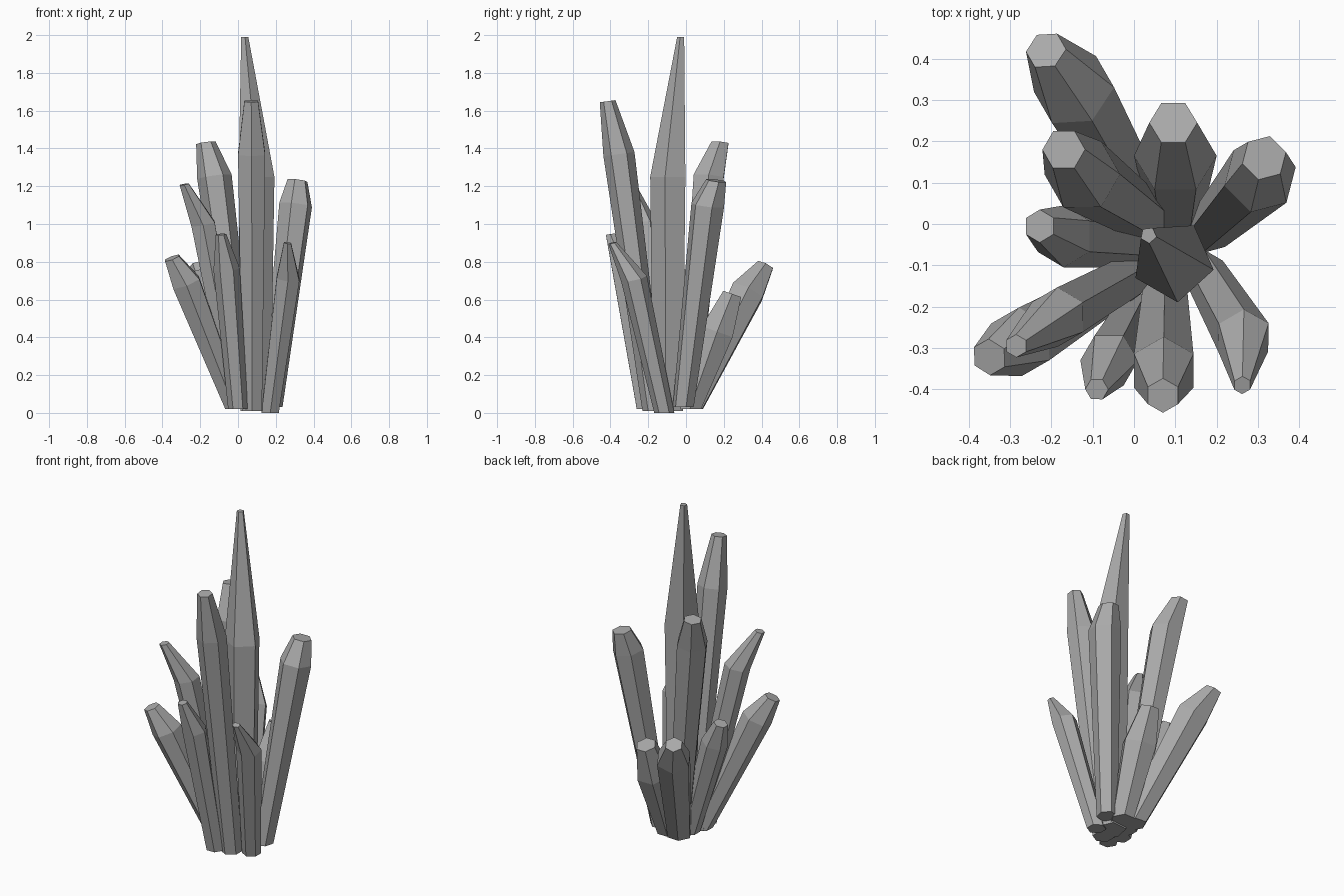
import bpy, bmesh, math
from mathutils import Vector, Matrix

if "Cube" in bpy.data.objects:
    bpy.data.objects.remove(bpy.data.objects["Cube"])

# One grey stone colour
stone = bpy.data.materials.new("grey_crystal")
stone.use_nodes = True
stone.diffuse_color = (0.4, 0.4, 0.4, 1)
stone.node_tree.nodes["Principled BSDF"].inputs["Base Color"].default_value = (0.4, 0.4, 0.4, 1)


def ring(bm, centre, normal, radius, sides, turn):
    """Polygon ring facing along normal, its corners aligned to world angles."""
    tilt = Vector((0, 0, 1)).rotation_difference(normal).to_matrix()
    verts = []
    for i in range(sides):
        a = math.radians(turn) + math.tau * i / sides
        verts.append(bm.verts.new(centre + tilt @ Vector((math.cos(a), math.sin(a), 0)) * radius))
    return verts


def crystal(name, base, shoulder, tip, radii, sides=6, turn=30):
    """Faceted shaft that widens to a shoulder, then narrows to a cut tip."""
    base, shoulder, tip = Vector(base), Vector(shoulder), Vector(tip)
    axis = (shoulder - base).normalized()
    bm = bmesh.new()
    rings = [ring(bm, c, axis, r, sides, turn) for c, r in zip((base, shoulder, tip), radii)]
    # Keep the foot level with the ground
    for v in rings[0]:
        v.co -= axis * ((v.co.z - base.z) / axis.z)
    for low, high in zip(rings, rings[1:]):
        for i in range(sides):
            j = (i + 1) % sides
            bm.faces.new((low[i], low[j], high[j], high[i]))
    bm.faces.new(rings[0][::-1])
    bm.faces.new(rings[-1])
    bmesh.ops.recalc_face_normals(bm, faces=bm.faces)
    mesh = bpy.data.meshes.new(name)
    bm.to_mesh(mesh)
    bm.free()
    mesh.materials.append(stone)
    obj = bpy.data.objects.new(name, mesh)
    bpy.context.collection.objects.link(obj)


# Tall central spire
crystal("central_spire", (.09, -.09, .01), (.095, -.09, 1.25), (.035, -.027, 1.99),
        (.085, .1, .02), 5, 60)

# Front crystals
crystal("front_tall_crystal", (.075, -.17, .01), (.072, -.355, 1.37), (.07, -.415, 1.65), (.06, .083, .042))
crystal("front_left_crystal", (.17, -.115, 0), (.265, -.275, .71), (.262, -.39, .9), (.052, .07, .022))
crystal("front_right_crystal", (0, -.215, .02), (-.06, -.33, .76), (-.09, -.4, .945), (.052, .07, .028), 6, 0)

# Right side crystals
crystal("right_tall_crystal", (0, -.12, .02), (-.185, -.225, 1), (-.285, -.295, 1.21), (.055, .072, .028))
crystal("right_low_crystal", (-.015, -.13, .02), (-.275, -.285, .69), (-.35, -.322, .82), (.055, .085, .045))
crystal("right_short_crystal", (.01, -.05, .02), (-.17, -.03, .61), (-.228, -.005, .75), (.055, .075, .04))

# Back and left crystals
crystal("back_tall_crystal", (.04, .01, .02), (-.125, .12, 1.25), (-.17, .18, 1.43), (.06, .092, .052), 6, 0)
crystal("back_low_crystal", (.03, .02, .02), (-.145, .325, .64), (-.213, .42, .78), (.07, .1, .05), 6, 0)
crystal("back_short_crystal", (.1, .02, .02), (.1, .165, .43), (.095, .245, .63), (.065, .1, .058), 6, 0)
crystal("left_crystal", (.18, -.015, .03), (.305, .115, 1.1), (.315, .16, 1.23), (.057, .09, .055), 6, 15)
